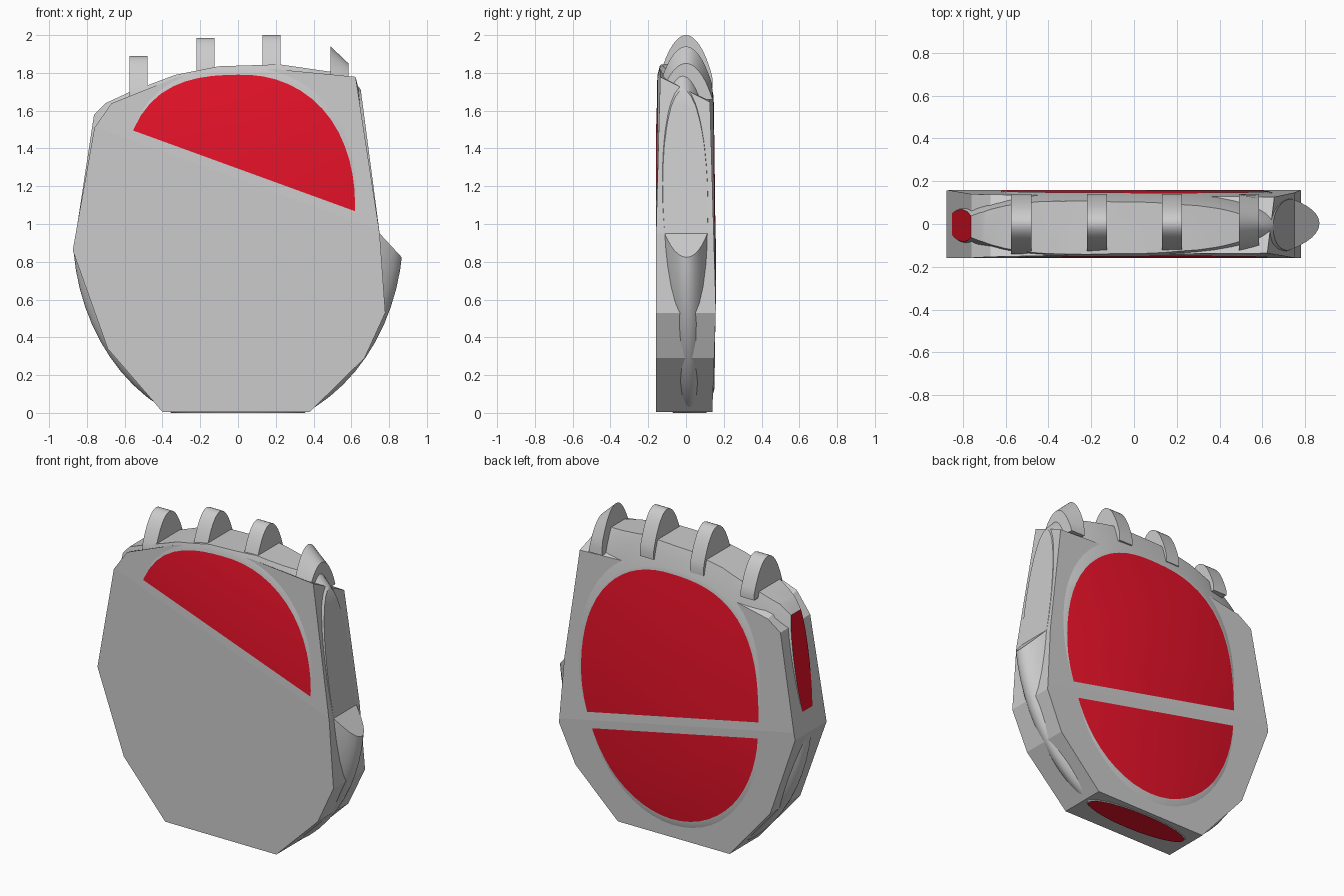
import bpy, bmesh, math
from mathutils import Vector

if "Cube" in bpy.data.objects:
    bpy.data.objects.remove(bpy.data.objects["Cube"])


def material(name, rgb):
    m = bpy.data.materials.new(name)
    m.diffuse_color = (*rgb, 1)
    m.use_nodes = True
    m.node_tree.nodes["Principled BSDF"].inputs["Base Color"].default_value = m.diffuse_color
    return m


GREY = material("light_grey", (0.6, 0.6, 0.6))
RED = material("red_cut", (0.8, 0.006, 0.022))


def finish(bm, name, smooth=True):
    bmesh.ops.recalc_face_normals(bm, faces=bm.faces[:])
    me = bpy.data.meshes.new(name)
    bm.to_mesh(me)
    bm.free()
    me.materials.append(GREY)
    me.materials.append(RED)
    ob = bpy.data.objects.new(name, me)
    bpy.context.collection.objects.link(ob)
    bpy.ops.object.select_all(action='DESELECT')
    ob.select_set(True)
    bpy.context.view_layer.objects.active = ob
    if smooth:
        bpy.ops.object.shade_smooth_by_angle(angle=math.radians(25))
    return ob


def slice_off(bm, co, no, mat=0):
    """Remove everything on the normal side and cap the cut with a face."""
    geom = bm.verts[:] + bm.edges[:] + bm.faces[:]
    r = bmesh.ops.bisect_plane(bm, geom=geom, dist=1e-5, plane_co=co,
                               plane_no=Vector(no).normalized(), clear_outer=True)
    edges = [e for e in r["geom_cut"] if isinstance(e, bmesh.types.BMEdge) and e.is_boundary]
    if edges:
        for f in bmesh.ops.contextual_create(bm, geom=edges)["faces"]:
            f.material_index = mat


def slice_xz(bm, a, b, mat=0):
    """Cut along the line a-b seen from the front; the right of a->b is removed."""
    slice_off(bm, (a[0], 0, a[1]), (b[1] - a[1], 0, a[0] - b[0]), mat)


def slice_tilted(bm, line, side, y, slope, up, mat=0):
    """Face cut that passes the line at depth y and leans inward away from it."""
    (x0, z0), (x1, z1) = line
    n = Vector((-(z1 - z0), 0, x1 - x0)).normalized()
    if n.z < 0:
        n = -n
    slice_off(bm, (x0, side * y, z0), n * slope * up + Vector((0, side, 0)), mat)


FRONT_LINE = ((-0.55, 1.44), (0.66, 1.0))
BACK_LINE = ((-0.67, 0.865), (0.60, 0.597))

# Faceted body: outline prism with a lowered back edge and leaning faces
OUTLINE = [(-0.40, 0.005), (0.38, 0.005), (0.67, 0.29), (0.78, 0.53), (0.75, 0.95),
           (0.62, 1.79), (0.2, 1.83), (-0.1, 1.82), (-0.33, 1.78), (-0.67, 1.64),
           (-0.76, 1.51), (-0.875, 0.86), (-0.69, 0.34)]


def back_point(x, z):
    if z > 1.5:
        return (x + (0.04 if x > 0.5 else 0), 0.158, 1.5 + (z - 1.5) * 0.45)
    return (x, 0.158, z)


bm = bmesh.new()
front = [bm.verts.new((x, -0.158, z)) for x, z in OUTLINE]
back = [bm.verts.new(back_point(x, z)) for x, z in OUTLINE]
bm.faces.new(front)
bm.faces.new(back[::-1])
for i in range(len(front)):
    j = (i + 1) % len(front)
    bm.faces.new((front[i], back[i], back[j], front[j]))
bmesh.ops.recalc_face_normals(bm, faces=bm.faces[:])
slice_tilted(bm, FRONT_LINE, -1, 0.158, 0.03, 1)
slice_tilted(bm, BACK_LINE, 1, 0.158, 0.03, 1)
slice_tilted(bm, BACK_LINE, 1, 0.158, 0.03, -1)
finish(bm, "faceted_body", False)


# Rounded lens shape that pokes through the body
def lens():
    bm = bmesh.new()
    bmesh.ops.create_uvsphere(bm, u_segments=64, v_segments=32, radius=1)
    for v in bm.verts:
        x, z, y = v.co
        p = 2 if z < 0 else (2.2 if x > 0 else 2.7)
        s = (abs(x) ** p + abs(z) ** p) ** (1 / p)
        k = math.hypot(x, z) / s if s > 1e-6 else 1
        z *= k * 1.05
        v.co = (x * k * 0.875, y * 0.22 - 0.02 * z, z + 0.96)
    bmesh.ops.recalc_face_normals(bm, faces=bm.faces[:])
    slice_off(bm, (0, -0.157, 0), (0, -1, 0), 1)
    slice_tilted(bm, FRONT_LINE, -1, 0.1571, 0.012, 1, 1)
    slice_tilted(bm, BACK_LINE, 1, 0.1571, 0.012, 1, 1)
    slice_tilted(bm, BACK_LINE, 1, 0.1571, 0.012, -1, 1)
    slice_xz(bm, (-0.765, 1.56), (-0.835, 1.1), 1)
    return bm


# Upper lens, trimmed along the top between the teeth
bm = lens()
TOP = [(0.75, 0.95), (0.65, 1.71), (0.60, 1.79), (0.22, 1.845), (-0.1, 1.835),
       (-0.33, 1.79), (-0.57, 1.70), (-0.70, 1.64), (-0.77, 1.57)]
for a, b in zip(TOP, TOP[1:]):
    slice_xz(bm, a, b)
slice_off(bm, (0, 0, 0.9), (0, 0, -1))
finish(bm, "upper_lens")

# Lower lens, with the stepped bump at the right and the flat foot
bm = lens()
slice_xz(bm, (0.87, 0.82), (0.75, 0.95))
slice_off(bm, (0, 0, 0.955), (0, 0, 1))
slice_off(bm, (0, 0, 0), (0, 0, -1), 1)
finish(bm, "lower_lens")


# Rounded teeth along the top
def tooth(name, x0, x1, top0, top1, base):
    bm = bmesh.new()
    rings = []
    for x, top in ((x0, top0), (x1, top1)):
        r = top - 0.96
        start = math.asin((base - 0.96) / r)
        ring = []
        for i in range(25):
            t = start + (math.pi - 2 * start) * i / 24
            y = max(-0.14, min(0.14, 0.228 * math.cos(t)))
            ring.append(bm.verts.new((x, y, 0.96 + r * math.sin(t))))
        rings.append(ring)
    a, b = rings
    bm.faces.new(a)
    bm.faces.new(b[::-1])
    for i in range(25):
        j = (i + 1) % 25
        bm.faces.new((a[i], b[i], b[j], a[j]))
    finish(bm, name)


tooth("tooth_1", -0.575, -0.48, 1.89, 1.89, 1.66)
tooth("tooth_2", -0.22, -0.125, 1.985, 1.985, 1.72)
tooth("tooth_3", 0.13, 0.225, 2.0, 2.0, 1.73)
tooth("tooth_4", 0.49, 0.585, 1.94, 1.85, 1.66)
